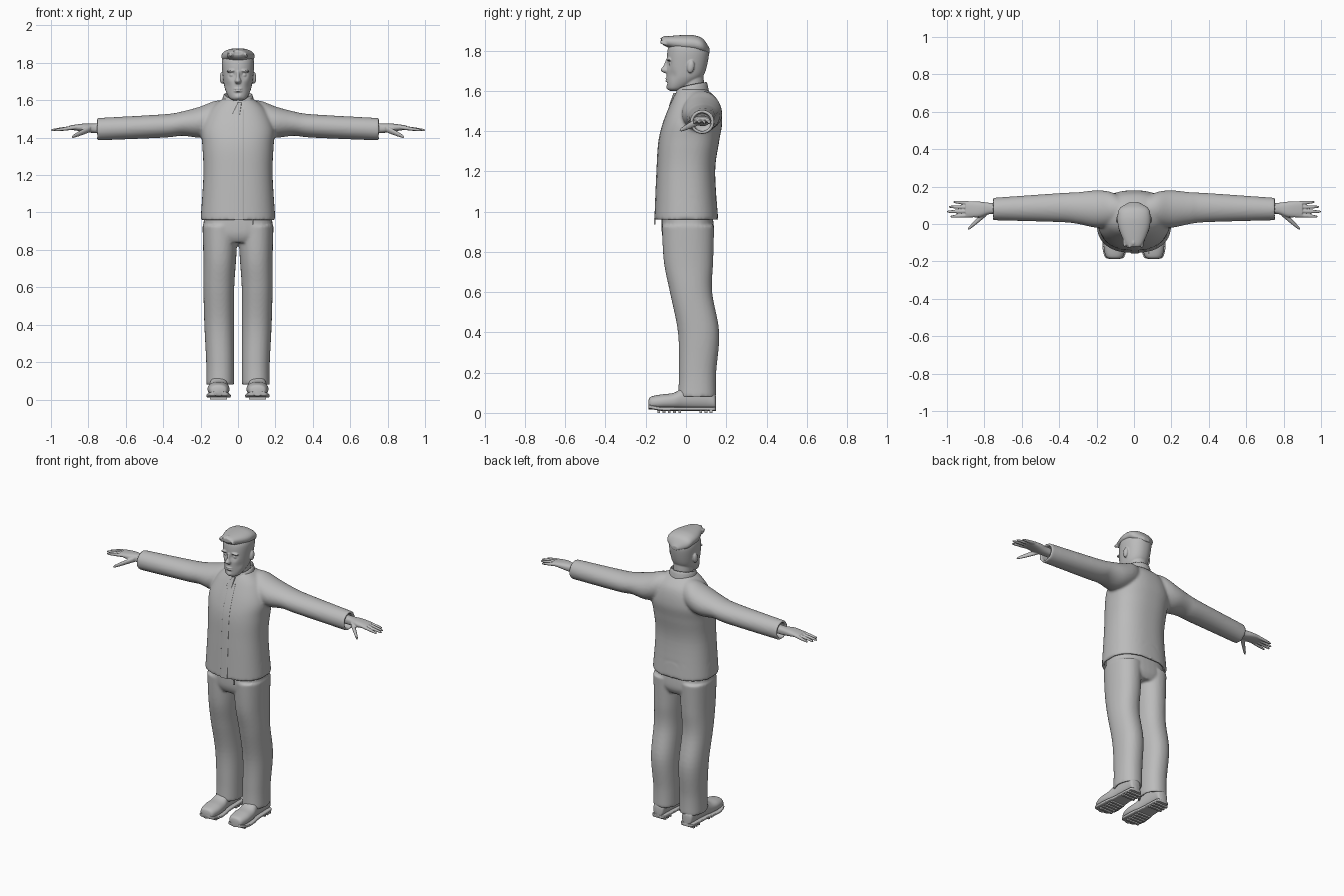
import bpy, bmesh, math, random
from mathutils import Vector, Matrix

if "Cube" in bpy.data.objects:
    bpy.data.objects.remove(bpy.data.objects["Cube"], do_unlink=True)
random.seed(4)

SIDES = {"left": 1, "right": -1}
GREY = (0.5, 0.5, 0.5, 1)
clay = bpy.data.materials.new("plain grey")
clay.use_nodes = True
clay.diffuse_color = GREY
clay.node_tree.nodes["Principled BSDF"].inputs["Base Color"].default_value = GREY


def catmull(a, b, c, d, t):
    return b + t / 2 * (c - a + t * (2 * a - 5 * b + 4 * c - d + t * (3 * b - a - 3 * c + d)))


def smooth_rings(rings, steps):
    padded = [rings[0], *rings, rings[-1]]
    out = []
    for four in zip(padded, padded[1:], padded[2:], padded[3:]):
        for step in range(steps):
            out.append([catmull(*values, step / steps) for values in zip(*four)])
    return out + [list(rings[-1])]


def lining(rings, wall):
    """Fold the first ring inward to leave an open, hollow end."""
    edge, u_low, u_high, v_low, v_high = rings[0]
    inner = (u_low + wall, u_high - wall, v_low + wall, v_high - wall)
    return [(rings[3][0], *inner), (edge, *inner)]


def loft(bm, axis, rings, side=1, power=2.0, steps=6, count=40, wall=0):
    """Skin rings given as (position on axis, low u, high u, low v, high v)."""
    rings = smooth_rings(rings, steps)
    if wall:
        rings = lining(rings, wall) + rings
    loops = []
    for position, u_low, u_high, v_low, v_high in rings:
        loop = []
        for k in range(count):
            angle = math.tau * k / count
            c, s = math.cos(angle), math.sin(angle)
            point = [(u_low + u_high + (u_high - u_low) * math.copysign(abs(c) ** (2 / power), c)) / 2,
                     (v_low + v_high + (v_high - v_low) * math.copysign(abs(s) ** (2 / power), s)) / 2]
            point.insert(axis, position)
            point[0] *= side
            loop.append(bm.verts.new(point))
        loops.append(loop)
    for low, high in zip(loops, loops[1:]):
        for k in range(count):
            bm.faces.new((low[k - 1], low[k], high[k], high[k - 1]))
    bm.faces.new(loops[0])
    bm.faces.new(loops[-1])


def symmetric(rings):
    """Expand (position, half width, low v, high v) about the centre line."""
    return [(position, -half, half, low, high) for position, half, low, high in rings]


def digit(bm, side, start, end, thick, thin):
    """Tapering round-tipped finger running outward from start to end."""
    start, end = Vector(start), Vector(end)
    rings = []
    for k in range(9):
        t = k / 8
        x, y, z = start.lerp(end, math.sin(t * math.pi / 2))
        r = (thick + (thin - thick) * t) * max(math.cos(t * math.pi / 2), .1) ** .3
        rings.append((x, y - r, y + r, z - r, z + r))
    loft(bm, 0, rings, side, steps=2, count=16)


def ball(bm, centre, radii, tilt=0.0, axis='X'):
    matrix = Matrix.Translation(centre) @ Matrix.Rotation(tilt, 4, axis) @ Matrix.Diagonal((*radii, 1))
    bmesh.ops.create_uvsphere(bm, u_segments=20, v_segments=12, radius=1, matrix=matrix)


def box(bm, centre, size):
    matrix = Matrix.Translation(centre) @ Matrix.Diagonal((*size, 1))
    bmesh.ops.create_cube(bm, size=1, matrix=matrix)


def finish(name, bm, voxel=0, relax=0, sharp=50):
    bmesh.ops.recalc_face_normals(bm, faces=bm.faces)
    mesh = bpy.data.meshes.new(name)
    bm.to_mesh(mesh)
    bm.free()
    mesh.materials.append(clay)
    part = bpy.data.objects.new(name, mesh)
    bpy.context.collection.objects.link(part)
    bpy.ops.object.select_all(action='DESELECT')
    part.select_set(True)
    bpy.context.view_layer.objects.active = part
    bpy.ops.object.shade_smooth_by_angle(angle=math.radians(sharp))
    if voxel:
        fuse = part.modifiers.new("fuse", 'REMESH')
        fuse.mode, fuse.voxel_size, fuse.use_smooth_shade = 'VOXEL', voxel, True
    if relax:
        part.modifiers.new("relax", 'SMOOTH').iterations = relax
    return part


# Jacket: torso and sleeves fused into one garment, hollow at hem and cuffs
torso = symmetric([(.96, .2, -.155, .16), (1.2, .185, -.145, .145), (1.35, .19, -.135, .165),
                   (1.45, .195, -.11, .18), (1.55, .15, -.07, .16), (1.61, .08, -.04, .1)])
sleeve = [(.755, .02, .14, 1.385, 1.505), (.4, .01, .165, 1.4, 1.525), (.3, 0, .17, 1.41, 1.54),
          (.2, -.02, .18, 1.4, 1.567), (.12, -.01, .17, 1.42, 1.597), (.04, .02, .13, 1.45, 1.6)]
bm = bmesh.new()
loft(bm, 2, torso, power=2.4, count=64, wall=.017)
for side in SIDES.values():
    loft(bm, 0, sleeve, side, wall=.015)
finish("jacket", bm, .008, 6)

# Front placket follows the chest line
bm = bmesh.new()
loft(bm, 2, [(z, -.02, .03, front - .002, front + .02) for z, _, _, front, _ in torso[:-1]], power=6)
finish("jacket_placket", bm)

# Zip pull hanging at the hem
bm = bmesh.new()
box(bm, (.08, -.155, .95), (.008, .006, .03))
finish("zip_pull", bm)

# Stand-up collar, lower at the front where it opens
bm = bmesh.new()
columns = []
for i in range(-20, 21):
    turn = i / 20
    angle = turn * math.radians(166)
    top, low = 1.645 - .04 * turn ** 2, 1.575 - .04 * turn ** 2
    columns.append([bm.verts.new((math.sin(angle) * r, .027 + math.cos(angle) * r, z))
                    for r, z in ((.086, low), (.08, (low + top) / 2), (.073, top))])
for a, b in zip(columns, columns[1:]):
    for k in range(2):
        bm.faces.new((a[k], b[k], b[k + 1], a[k + 1]))
collar = finish("collar", bm)
thickness = collar.modifiers.new("thickness", 'SOLIDIFY')
thickness.thickness, thickness.offset = .01, 0
collar.modifiers.new("rounding", 'SUBSURF').levels = 1

# Loose flap dropping from the collar opening
bm = bmesh.new()
loft(bm, 2, [(1.525, -.03, .01, -.085, -.07), (1.59, 0, .02, -.062, -.047)], power=5)
finish("collar_flap", bm)

# Trousers: seat and both legs fused, hollow at the ankles
bm = bmesh.new()
loft(bm, 2, symmetric([(.84, .12, -.1, .12), (.89, .18, -.12, .14), (1, .18, -.12, .13)]), power=2.5)
leg = [(.08, .02, .17, -.04, .15), (.2, .02, .17, -.035, .15), (.4, .02, .18, -.04, .165),
       (.6, .02, .185, -.08, .13), (.75, .01, .185, -.11, .135), (.93, 0, .19, -.12, .14)]
for side in SIDES.values():
    loft(bm, 2, leg, side, power=2.2, wall=.015)
finish("trousers", bm, .008, 5)

# Shoes: rounded uppers, soles that trace their outline, and tread bars
MIDDLE = .104
outline = [(-.187, .02, .06), (-.175, .045, .08), (-.12, .058, .092), (-.06, .055, .1),
           (0, .045, .13), (.1, .04, .14), (.14, .035, .1), (.15, .015, .08)]
upper = [(y, MIDDLE - half, MIDDLE + half, .018, top) for y, half, top in outline]
sole = []
for y, half, _ in outline:
    lift = .01 + 3 * max(0, -.12 - y) ** 2
    sole.append((y, MIDDLE - half - .007, MIDDLE + half + .007, lift, lift + .02))
for word, side in SIDES.items():
    bm = bmesh.new()
    loft(bm, 1, upper, side, power=2.3)
    finish(word + "_shoe", bm)
    bm = bmesh.new()
    loft(bm, 1, sole, side, power=5)
    for k in range(11):
        if k not in (5, 6, 7):
            box(bm, (side * MIDDLE, -.135 + k * .026, .008), (.09, .014, .016))
    finish(word + "_sole", bm)

# Hands: palm, four fingers and thumb fused
palm = [(.69, .055, .11, 1.425, 1.478), (.77, .053, .113, 1.425, 1.475),
        (.83, .036, .12, 1.433, 1.475), (.9, .04, .12, 1.443, 1.465)]
for word, side in SIDES.items():
    bm = bmesh.new()
    loft(bm, 0, palm, side, power=2.5)
    for k, tip in enumerate((.98, 1, .99, .965)):
        digit(bm, side, (.86, .047 + k * .021, 1.456), (tip, .04 + k * .026, 1.44), .011, .008)
    digit(bm, side, (.79, .06, 1.448), (.888, -.028, 1.404), .018, .01)
    finish(word + "_hand", bm, .004, 2)

# Head: skull sculpted with soft dents at eyes, cheeks and chin
bm = bmesh.new()
loft(bm, 2, symmetric([(1.6, .028, -.08, -.03), (1.613, .047, -.092, 0), (1.65, .066, -.095, .06),
                       (1.69, .076, -.096, .094), (1.78, .086, -.094, .114), (1.82, .082, -.086, .107),
                       (1.85, .065, -.065, .085), (1.87, .025, -.03, .045)]), power=2.2, count=72)
dents = [((0, -.1, 1.638), .012, .007), ((0, -.095, 1.618), .016, -.006)]
for side in SIDES.values():
    dents += [((side * .034, -.088, 1.736), .017, .015), ((side * .062, -.07, 1.675), .025, .008)]
for vert in bm.verts:
    for centre, reach, depth in dents:
        vert.co.y += depth * math.exp(-((vert.co - Vector(centre)).length / reach) ** 2)

# Neck, nose, lips, brows, eyes and ears join the skull
loft(bm, 2, symmetric([(1.52, .06, -.035, .09), (1.62, .058, -.03, .09), (1.7, .055, -.02, .085)]))
loft(bm, 2, symmetric([(1.688, .012, -.108, -.07), (1.703, .018, -.126, -.07),
                       (1.725, .01, -.112, -.07), (1.755, .01, -.1, -.07)]), count=20)
for height in (1.661, 1.649):
    ball(bm, (0, -.093, height), (.023, .01, .005))
for side in SIDES.values():
    ball(bm, (side * .036, -.085, 1.757), (.026, .014, .007), side * .12, 'Y')
    ball(bm, (side * .033, -.074, 1.735), (.013, .013, .011))
    ball(bm, (side * .085, .024, 1.72), (.013, .018, .032), -.15)
finish("head", bm, .0042, 2)

# Hair: swept cap with a raised tufted front
bm = bmesh.new()
loft(bm, 1, symmetric([(-.122, .03, 1.84, 1.862), (-.1, .05, 1.82, 1.87), (-.02, .083, 1.795, 1.877),
                       (.04, .088, 1.79, 1.876), (.085, .076, 1.785, 1.858), (.118, .02, 1.785, 1.81)]),
     power=2.2)
for tuft in range(34):
    x, y = random.uniform(-.055, .055), random.uniform(-.115, -.05)
    z = 1.862 - abs(x) * .35 + random.uniform(-.012, .004)
    ball(bm, (x, y, z), (.007, .02, .008), random.uniform(-.5, .3))
finish("hair", bm, .0045, 1)
